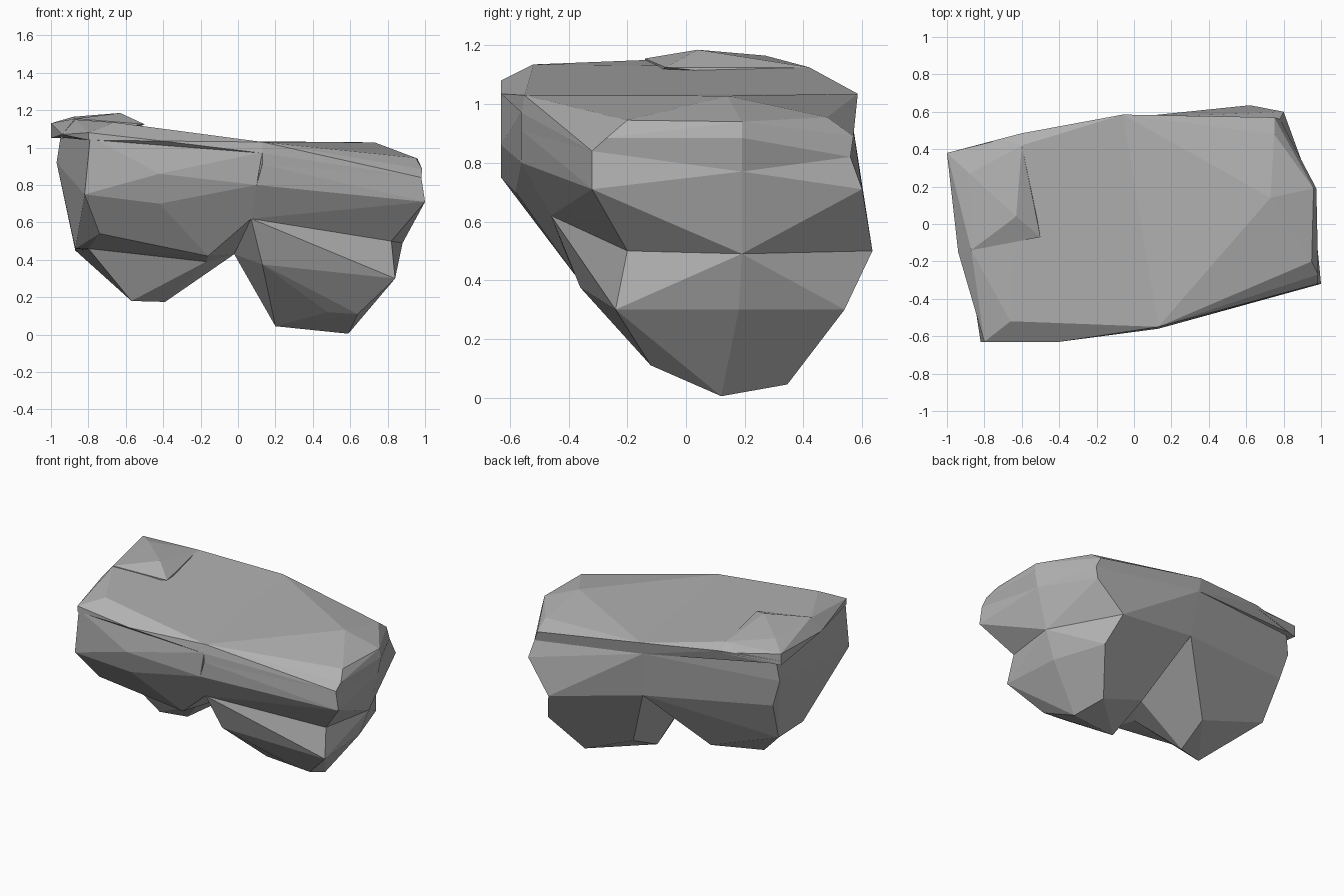
import bpy, bmesh
from mathutils import Vector

# Remove the default cube only
default = bpy.data.objects.get("Cube")
if default:
    bpy.data.objects.remove(default, do_unlink=True)

# Single stone colour
stone = bpy.data.materials.new("stone_grey")
stone.use_nodes = True
colour = (0.44, 0.44, 0.44, 1)
stone.diffuse_color = colour
stone.node_tree.nodes["Principled BSDF"].inputs["Base Color"].default_value = colour


def faceted_chunk(name, points):
    """Create a flat-shaded convex boulder chunk from its corner points."""
    bm = bmesh.new()
    for point in points:
        bm.verts.new(Vector(point))
    result = bmesh.ops.convex_hull(bm, input=bm.verts[:])
    unused = {v for v in result["geom_interior"] + result["geom_unused"]
              if isinstance(v, bmesh.types.BMVert)}
    bmesh.ops.delete(bm, geom=list(unused), context="VERTS")
    # Merge nearly flat triangles into broad facets
    bmesh.ops.dissolve_limit(bm, angle_limit=0.09, verts=bm.verts[:], edges=bm.edges[:])
    bmesh.ops.recalc_face_normals(bm, faces=bm.faces[:])
    mesh = bpy.data.meshes.new(name)
    bm.to_mesh(mesh)
    bm.free()
    mesh.materials.append(stone)
    chunk = bpy.data.objects.new(name, mesh)
    bpy.context.collection.objects.link(chunk)
    return chunk


# Corners shared by neighbouring chunks
front_notch = (.07, -.46, .62)
front_fold = (.1, -.56, .8)
back_notch = (-.03, .52, .635)
saddle = (-.02, 0, .43)
front_waist = (.82, -.2, .5)
side_waist = (.88, .19, .49)
back_waist = (.62, .635, .5)
shelf_end = (-.8, -.17, .46)
shelf_inner = (-.17, -.2, .39)
end_heel = (-.87, .22, .45)
end_hip = (-.91, .34, .73)
knoll_back = (-.6, .42, 1.125)
seam = [(.13, -.55, 1.03), (.13, -.56, .97), (.05, .02, 1.035), (-.06, .585, 1.035)]
back_seam = (-.06, .565, .95)
left_rim = [(.98, -.32, .84), (.95, .19, .77), (.78, .56, .82)]

# Rising slab over the narrow end
faceted_chunk("right_slab", seam + [
    back_seam, (.3, .1, .93), knoll_back,
    (-1, .38, 1.08), (-.6, .485, 1.085), (-.5, -.07, 1.135), (-.66, -.52, 1.135),
    (-.41, -.56, 1.085), (-.4, -.63, 1.035), (-.8, -.63, 1.08), (-.8, -.63, 1.04),
    (-.87, -.14, 1.15), (-.94, -.15, 1.07), (-1, .38, 1.06),
])

# Level slab over the heavy end, chamfered towards its rim
faceted_chunk("left_slab", seam + left_rim + [
    back_seam, (-.3, .1, .95),
    (.73, .14, 1.028), (.75, .48, .955), (.75, .57, .89),
    (.96, .19, .94), (.95, -.2, .945), (.975, .19, .885), (.985, -.27, .885),
    (.13, -.56, .91),
])

# Raised knoll at the high corner of the slab
faceted_chunk("top_knoll", [
    (-1, .38, 1.13), knoll_back, (-.63, .04, 1.185), (-.88, .27, 1.165),
    (-.87, -.14, 1.155), (-.5, -.07, 1.125), (-.94, -.15, 1.07), (-.6, .48, 1.07),
    (-1, .38, 1.05),
])

# Upper block of the narrow end
faceted_chunk("right_block", [
    (-.79, -.63, 1.06), (.13, -.56, .975), (-.82, -.63, .75), (-.42, -.58, .7),
    (-.42, -.63, .86), front_fold, front_notch,
    (-.74, -.47, .54), (-.16, -.38, .42), (-.87, -.05, .46),
    end_heel, end_hip, (-.97, .35, .92), (-.95, .36, 1.05),
    shelf_end, shelf_inner, saddle, back_notch, back_seam,
])

# Keel hanging below the narrow end
faceted_chunk("right_keel", [
    shelf_end, shelf_inner, saddle, back_notch, end_heel, end_hip,
    (-.57, -.05, .18), (-.39, 0, .175), (-.36, .24, .27),
])

# Upper block of the heavy end
faceted_chunk("left_block", left_rim + [
    (.13, -.56, .91), front_fold, front_notch,
    (1, -.32, .71), (.93, .19, .71), (.8, .6, .71),
    front_waist, side_waist, back_waist,
    saddle, back_notch, back_seam,
])

# Deep keel hanging below the heavy end
faceted_chunk("left_keel", [
    front_notch, front_waist, side_waist, back_waist, saddle, back_notch,
    (.13, -.36, .375), (.84, -.24, .3), (.81, .18, .3), (.69, .54, .3),
    (.48, -.12, .12), (.64, -.12, .11), (.59, .12, .005), (.54, .345, .045),
    (.2, .03, .045), (.19, .31, .18),
])

# Fuse the chunks into one solid boulder
boulder = bpy.data.objects["left_block"]
bpy.context.view_layer.objects.active = boulder
for part in ("left_keel", "right_block", "right_keel", "left_slab", "right_slab", "top_knoll"):
    cutter = bpy.data.objects[part]
    fuse = boulder.modifiers.new("fuse_" + part, "BOOLEAN")
    fuse.operation = "UNION"
    fuse.solver = "EXACT"
    fuse.object = cutter
    bpy.ops.object.modifier_apply(modifier=fuse.name)
    bpy.data.objects.remove(cutter, do_unlink=True)
boulder.name = "boulder"
boulder.data.name = "boulder"
